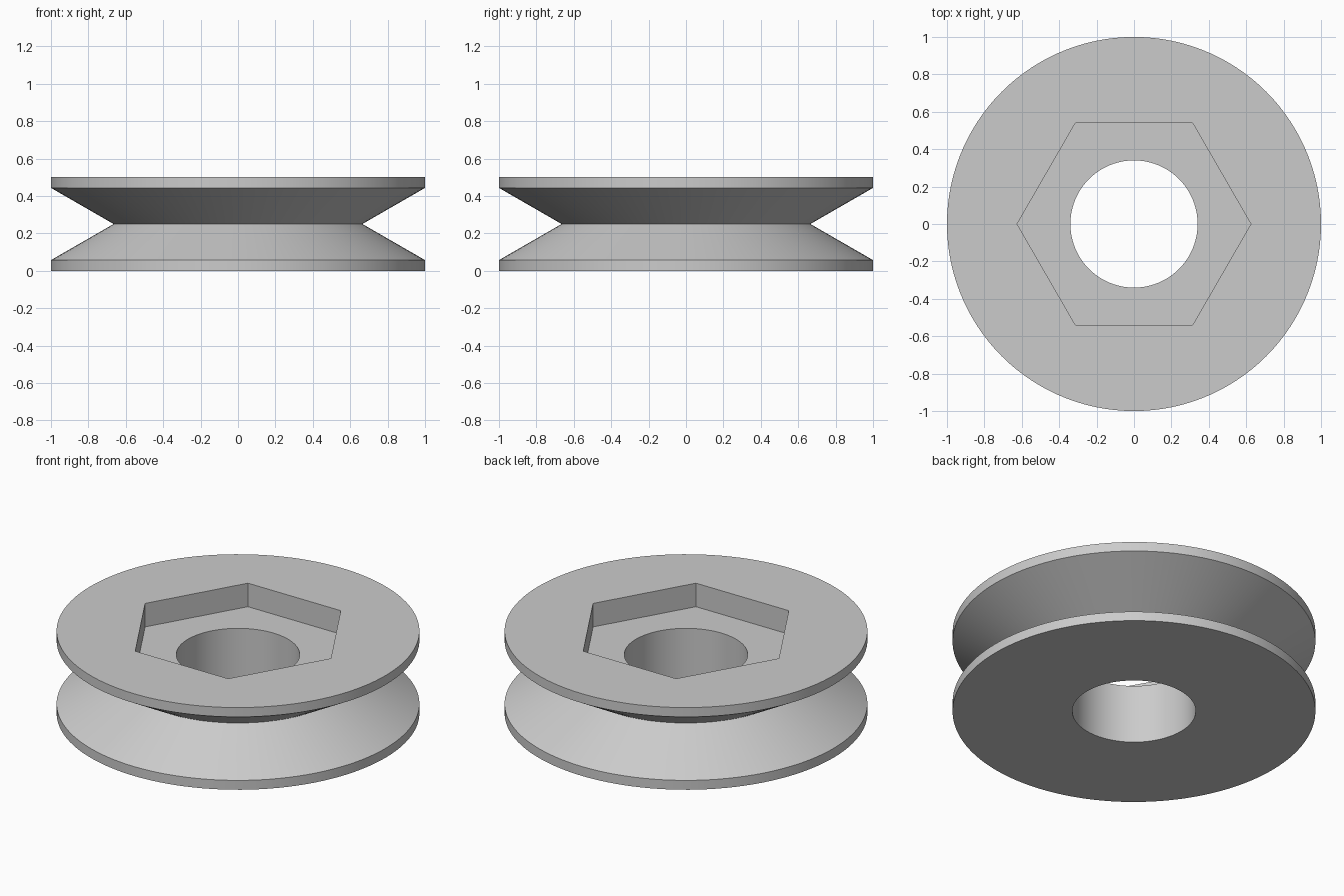
import bpy
import bmesh
from math import cos, pi, sin

cube = bpy.data.objects.get("Cube")
if cube:
    bpy.data.objects.remove(cube, do_unlink=True)

SEGMENTS = 120  # multiple of six, so the hexagon corners land on vertices
HEIGHT = 0.5
RIM = 0.057
FLOOR = 0.357


def circle(radius):
    return lambda angle: radius


def hexagon(radius):
    # Distance to a hexagon edge, with corners on the x axis
    return lambda angle: radius * cos(pi / 6) / cos(angle % (pi / 3) - pi / 6)


# Closed cross-section: outline shape and height of each ring
profile = [
    (circle(1.0), 0),
    (circle(1.0), RIM),
    (circle(0.665), HEIGHT / 2),      # bottom of the V groove
    (circle(1.0), HEIGHT - RIM),
    (circle(1.0), HEIGHT),
    (hexagon(0.625), HEIGHT),         # hexagonal recess
    (hexagon(0.625), FLOOR),
    (circle(0.34), FLOOR),            # through bore
    (circle(0.34), 0),
]

# Grooved wheel
bm = bmesh.new()
rings = []
for outline, z in profile:
    ring = []
    for i in range(SEGMENTS):
        a = 2 * pi * i / SEGMENTS
        r = outline(a)
        ring.append(bm.verts.new((r * cos(a), r * sin(a), z)))
    rings.append(ring)

for low, high in zip(rings, rings[1:] + rings[:1]):
    for i in range(SEGMENTS):
        j = (i + 1) % SEGMENTS
        bm.faces.new((low[i], low[j], high[j], high[i]))
bmesh.ops.recalc_face_normals(bm, faces=bm.faces)

mesh = bpy.data.meshes.new("grooved_wheel")
bm.to_mesh(mesh)
bm.free()
wheel = bpy.data.objects.new("grooved_wheel", mesh)
bpy.context.collection.objects.link(wheel)

# Plain grey
grey = bpy.data.materials.new("light_grey")
grey.use_nodes = True
colour = (0.6, 0.6, 0.6, 1)
grey.diffuse_color = colour
grey.node_tree.nodes["Principled BSDF"].inputs["Base Color"].default_value = colour
mesh.materials.append(grey)

# Smooth round walls, crisp edges
bpy.ops.object.select_all(action="DESELECT")
wheel.select_set(True)
bpy.context.view_layer.objects.active = wheel
bpy.ops.object.shade_smooth_by_angle(angle=pi / 6)
